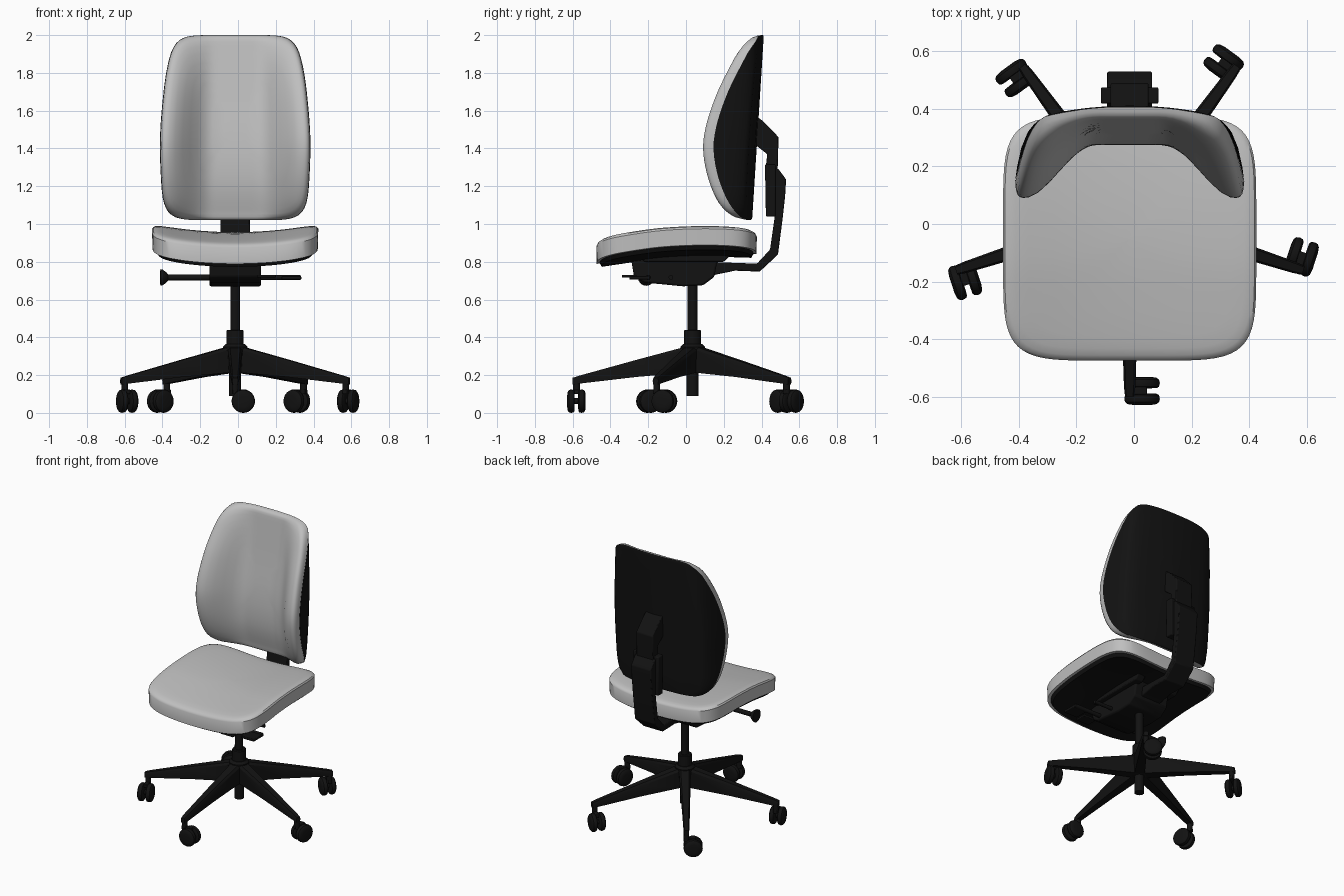
import bpy, bmesh, math
from mathutils import Matrix, Vector

if "Cube" in bpy.data.objects:
    bpy.data.objects.remove(bpy.data.objects["Cube"])

CX = -0.015  # centre line of the chair


def material(name, v):
    m = bpy.data.materials.new(name)
    m.diffuse_color = (v, v, v, 1)
    m.use_nodes = True
    m.node_tree.nodes["Principled BSDF"].inputs["Base Color"].default_value = m.diffuse_color
    return m


FABRIC = material("light grey fabric", 0.52)
BLACK = material("black plastic", 0.006)


def loft(name, rings, mat, cap=(True, True), matrix=Matrix(), bevel=0.0, angle=35):
    """Skin a list of closed rings of points."""
    bm = bmesh.new()
    vs = [[bm.verts.new(matrix @ Vector(p)) for p in r] for r in rings]
    n = len(vs[0])
    for a, b in zip(vs, vs[1:]):
        for i in range(n):
            j = (i + 1) % n
            bm.faces.new((a[i], a[j], b[j], b[i]))
    if cap[0]:
        bm.faces.new(vs[0][::-1])
    if cap[1]:
        bm.faces.new(vs[-1])
    bmesh.ops.recalc_face_normals(bm, faces=bm.faces[:])
    me = bpy.data.meshes.new(name)
    bm.to_mesh(me)
    bm.free()
    me.materials.append(mat)
    me.shade_smooth()
    me.set_sharp_from_angle(angle=math.radians(angle))
    ob = bpy.data.objects.new(name, me)
    bpy.context.collection.objects.link(ob)
    if bevel:
        mod = ob.modifiers.new("bevel", 'BEVEL')
        mod.width, mod.segments, mod.limit_method = bevel, 2, 'ANGLE'
    return ob


def lathe(name, profile, matrix=Matrix(), n=28, mat=BLACK):
    rings = [[(r * math.cos(2 * math.pi * i / n), r * math.sin(2 * math.pi * i / n), z)
              for i in range(n)] for r, z in profile]
    return loft(name, rings, mat, matrix=matrix)


def prism(name, pts, half, x=CX, bevel=0.006):
    """Side profile (y, z) extruded across x."""
    return loft(name, [[(x + s * half, y, z) for y, z in pts] for s in (-1, 1)], BLACK, bevel=bevel)


def box(name, lo, hi, matrix=Matrix(), bevel=0.004):
    r = [[(x, y, z) for x, y in ((lo[0], lo[1]), (hi[0], lo[1]), (hi[0], hi[1]), (lo[0], hi[1]))]
         for z in (lo[2], hi[2])]
    return loft(name, r, BLACK, matrix=matrix, bevel=bevel)


def curve(tab, t):
    """Smooth interpolation through (t, value) pairs."""
    t = min(max(t, tab[0][0]), tab[-1][0])
    i = next(k for k in range(len(tab) - 1) if t <= tab[k + 1][0])

    def slope(k):
        a, b = tab[max(k - 1, 0)], tab[min(k + 1, len(tab) - 1)]
        return (b[1] - a[1]) / (b[0] - a[0])
    (t0, p0), (t1, p1) = tab[i], tab[i + 1]
    h = t1 - t0
    s = (t - t0) / h
    return ((2*s**3 - 3*s*s + 1) * p0 + (s**3 - 2*s*s + s) * h * slope(i)
            + (3*s*s - 2*s**3) * p1 + (s**3 - s*s) * h * slope(i + 1))


def rounded_square(n, k=26):
    """Unit superellipse, evenly sampled along its sides."""
    ts = [-1 + 2 * i / k for i in range(k)]
    sq = ([(1, t) for t in ts] + [(-t, 1) for t in ts] + [(-1, -t) for t in ts] + [(t, -1) for t in ts])
    return [(u / f, v / f) for u, v in sq for f in [(abs(u)**n + abs(v)**n)**(1 / n)]]


# ---- Seat: saddle-curved cushion over a thin black pan
SEAT_Z = [(-0.48, 0.898), (-0.3, 0.925), (-0.12, 0.948), (0.1, 0.957), (0.38, 0.95)]
SEAT_OUT = rounded_square(5.6)


def seat_ring(s, drop):
    out = []
    for u, v in SEAT_OUT:
        y = -0.05 + 0.425 * v * s
        out.append((CX + 0.44 * u * s, y, curve(SEAT_Z, y) + 0.042 * (u * s)**2 - drop))
    return out


inner = [0.02, 0.2, 0.4, 0.6, 0.8]
loft("seat_cushion", [seat_ring(s, 0) for s in inner]
     + [seat_ring(*p) for p in ((0.9, 0.002), (0.955, 0.006), (0.985, 0.013), (1, 0.024), (0.995, 0.11))]
     + [seat_ring(s, 0.11) for s in inner[::-1]], FABRIC)
loft("seat_pan", [seat_ring(s, 0.1) for s in inner] + [seat_ring(0.97, 0.1), seat_ring(0.93, 0.13)]
     + [seat_ring(s, 0.13) for s in inner[::-1]], BLACK)

# ---- Backrest: winged pad in a black shell
WIDTH = [(1.02, 0.385), (1.2, 0.391), (1.45, 0.397), (1.7, 0.378), (1.9, 0.35), (2.0, 0.335)]
SEAM = [(1.02, 0.335), (1.04, 0.286), (1.13, 0.217), (1.29, 0.16), (1.45, 0.148), (1.66, 0.206),
        (1.875, 0.31), (1.96, 0.365), (2.0, 0.405)]
MIDDLE = [(1.02, 0.315), (1.2, 0.278), (1.4, 0.28), (1.7, 0.325), (2.0, 0.37)]
BACK_OUT = rounded_square(7.5)


def shell_y(x, z):
    return 0.35 + 0.062 * (z - 1.02) / 0.98 - 0.37 * x * x


def seam_y(x, z):
    return min(curve(SEAM, z), shell_y(x, z) - 0.005)


def pad_y(x, z):
    b = min(max((abs(x) / curve(WIDTH, z) - 0.3) / 0.62, 0), 1)
    b = b * b * (3 - 2 * b)
    return curve(MIDDLE, z) * (1 - b) + (seam_y(x, z) - 0.055) * b


def back_ring(sx, sz, k, surface):
    """Ring blended between a surface (k=0) and the seam (k=1)."""
    out = []
    for u, v in BACK_OUT:
        z = 1.51 + 0.49 * v * sz
        x = curve(WIDTH, z) * u * sx
        out.append((CX + x, surface(x, z) * (1 - k) + seam_y(x, z) * k, z))
    return out


loft("backrest_pad", [back_ring(s, s, 0, pad_y) for s in (0.02, 0.15, 0.3, 0.4, 0.5, 0.6, 0.7, 0.8, 0.88, 0.93)]
     + [back_ring(s, s, k, pad_y) for s, k in ((0.962, 0.06), (0.985, 0.25), (0.996, 0.6), (1, 1))],
     FABRIC, cap=(True, False), angle=50)
loft("backrest_shell", [back_ring(a, b, k, shell_y) for a, b, k in (
    (1.003, 1, 1), (0.985, 0.999, 0.7), (0.95, 0.997, 0.35), (0.9, 0.99, 0.1), (0.85, 0.97, 0),
    (0.65, 0.75, 0), (0.4, 0.45, 0), (0.02, 0.02, 0))], BLACK, cap=(False, True), angle=50)

# ---- Back support: bent lower bar, height-adjust sleeve, upper bracket
prism("back_support_bar", [(0.1, 0.80), (0.376, 0.79), (0.445, 0.865), (0.47, 1.04), (0.47, 1.30),
                           (0.49, 1.29), (0.53, 1.236), (0.525, 1.15), (0.513, 1.04), (0.487, 0.838),
                           (0.39, 0.748), (0.26, 0.753), (0.1, 0.72)], 0.078)
prism("back_support_sleeve", [(0.423, 1.04), (0.418, 1.315), (0.475, 1.315), (0.475, 1.04)], 0.1)
prism("back_support_bracket", [(0.36, 1.565), (0.38, 1.565), (0.407, 1.545), (0.49, 1.46), (0.485, 1.28),
                               (0.42, 1.28), (0.43, 1.37), (0.36, 1.425)], 0.066)

# ---- Tilt mechanism with rails, levers and knob
prism("tilt_mechanism", [(-0.29, 0.81), (-0.275, 0.72), (-0.22, 0.69), (-0.015, 0.67), (0.09, 0.675),
                         (0.15, 0.72), (0.17, 0.83), (0, 0.83)], 0.137, bevel=0.01)
for s in (-1, 1):
    prism("seat_rail", [(-0.22, 0.80), (0.2, 0.80), (0.25, 0.85), (-0.25, 0.83)], 0.03, CX + s * 0.14)
TO_LEFT = Matrix.Translation((CX, -0.21, 0.717)) @ Matrix.Rotation(-math.pi / 2, 4, 'Y')
lathe("tension_knob", [(0.016, 0.1), (0.016, 0.355), (0.028, 0.365), (0.042, 0.385), (0.044, 0.395), (0.03, 0.398)],
      TO_LEFT)
TO_RIGHT = Matrix.Translation((CX, -0.2, 0.717)) @ Matrix.Rotation(math.pi / 2, 4, 'Y')
lathe("lever_rod", [(0.014, 0.1), (0.014, 0.345)], TO_RIGHT)
box("lever_paddle", (0.23, -0.3, 0.706), (0.335, -0.19, 0.724))
box("front_lever", (0.1, -0.34, 0.716), (0.2, -0.26, 0.73))
lathe("rear_lever_rod", [(0.012, 0.1), (0.012, 0.28)], Matrix.Translation((0, 0.12, 0)) @ TO_RIGHT)

# ---- Gas column and hub
BASE = Matrix.Translation((CX, 0.035, 0))
lathe("gas_column", [(0.026, 0.4), (0.026, 0.69)], BASE)
lathe("column_collar", [(0.05, 0.3), (0.05, 0.36), (0.045, 0.365), (0.045, 0.435), (0.04, 0.44)], BASE)
lathe("hub", [(0.032, 0.09), (0.032, 0.21), (0.055, 0.215), (0.065, 0.35), (0.05, 0.365)], BASE)

# ---- Five legs with twin-wheel castors
WHEEL = [(0.03, -0.019), (0.052, -0.018), (0.059, -0.013), (0.062, 0), (0.059, 0.011), (0.05, 0.018), (0.03, 0.021)]
for i in range(5):
    m = BASE @ Matrix.Rotation(math.radians(-90 + 72 * i), 4, 'Z')
    rings = []
    for r, w, lo, hi in ((0.02, 0.04, 0.215, 0.355), (0.3, 0.03, 0.19, 0.28), (0.6, 0.02, 0.155, 0.197),
                         (0.635, 0.016, 0.15, 0.186)):
        rings.append([(r, -w * 0.85, lo), (r, w * 0.85, lo), (r, w, hi - 0.015), (r, w * 0.7, hi),
                      (r, -w * 0.7, hi), (r, -w, hi - 0.015)])
    loft("base_leg", rings, BLACK, matrix=m)
    lathe("castor_stem", [(0.018, 0.1), (0.018, 0.17)], m @ Matrix.Translation((0.615, 0, 0)), 16)
    box("castor_hood", (0.602, -0.018, 0.1), (0.628, 0.06, 0.124), m)
    axle = m @ Matrix.Translation((0.615, 0.043, 0.062)) @ Matrix.Rotation(math.pi / 2, 4, 'Y')
    lathe("castor_axle", [(0.016, -0.03), (0.016, 0.03)], axle, 12)
    for s in (-1, 1):
        lathe("castor_wheel", [(r, s * (z + 0.028)) for r, z in WHEEL], axle)
